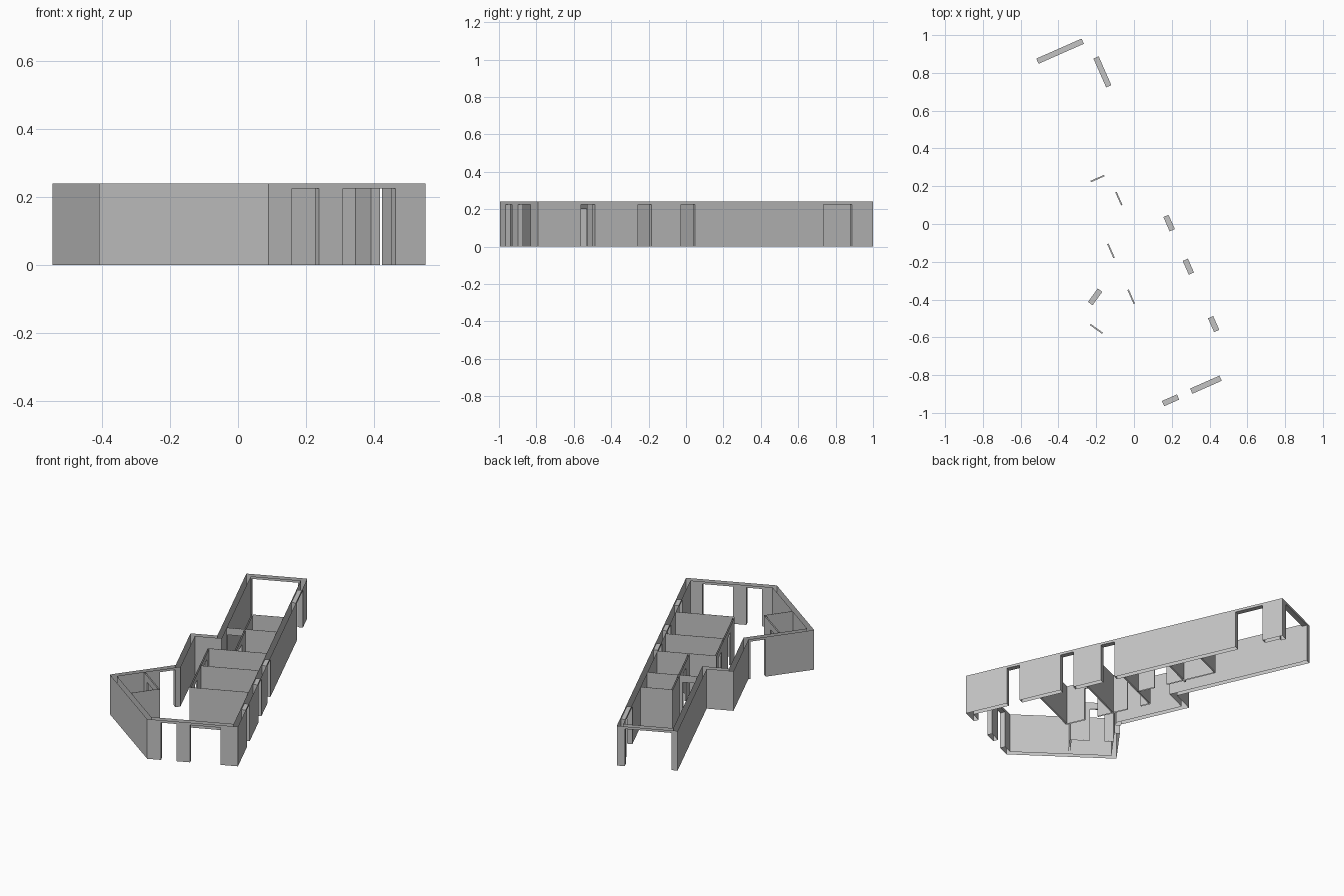
import bpy, bmesh, math
from mathutils import Vector, Matrix

old = bpy.data.objects.get("Cube")
if old:
    bpy.data.objects.remove(old, do_unlink=True)

HEIGHT = 0.24
OUTER, INNER = 0.03, 0.008
OUTER_HEAD, INNER_HEAD = 0.225, 0.2
PLAN_TURN = Matrix.Rotation(math.radians(23.8), 2)

plaster = bpy.data.materials.new("plaster grey")
plaster.use_nodes = True
grey = (0.55, 0.55, 0.55, 1)
plaster.diffuse_color = grey
plaster.node_tree.nodes["Principled BSDF"].inputs["Base Color"].default_value = grey


def build_wall(name, a, b, c, d, gaps, head, capped):
    """Hollow wall, open above and below: a-b is one side, c-d the other."""
    bm = bmesh.new()
    along = (b - a).normalized()
    across = Vector((-along.y, along.x)) * (c - a).dot(Vector((-along.y, along.x)))

    def quad(*corners):
        pts = [(*(PLAN_TURN @ p), z) for p, z in corners]
        bm.faces.new([bm.verts.new(p) for p in pts])

    def upright(p, q, low=0):
        quad((p, low), (q, low), (q, HEIGHT), (p, HEIGHT))

    p, r = a, c
    if capped:
        upright(c, a)
    for start, end in gaps:
        p1, p2 = a + along * start, a + along * end
        r1, r2 = p1 + across, p2 + across
        # Solid stretch, then jambs, lintel and its underside
        upright(p, p1)
        upright(r1, r)
        quad((p1, 0), (r1, 0), (r1, head), (p1, head))
        quad((r2, 0), (p2, 0), (p2, head), (r2, head))
        upright(p1, p2, head)
        upright(r2, r1, head)
        quad((p1, head), (r1, head), (r2, head), (p2, head))
        p, r = p2, r2
    upright(p, b)
    upright(d, r)
    if capped:
        upright(b, d)

    bmesh.ops.remove_doubles(bm, verts=bm.verts, dist=1e-5)
    mesh = bpy.data.meshes.new(name)
    bm.to_mesh(mesh)
    bm.free()
    mesh.materials.append(plaster)
    obj = bpy.data.objects.new(name, mesh)
    bpy.context.collection.objects.link(obj)


# Outer walls: corner, wall name, openings measured from that corner
outline = [
    ((0.187, -0.947), "long_window_wall",
     [(0.252, 0.332), (0.584, 0.664), (0.835, 0.918), (1.668, 1.835)]),
    ((0.187, 1.01), "back_wall", [(0.045, 0.307)]),
    ((-0.153, 1.01), "narrow_wing_side_wall", []),
    ((-0.153, 0.19), "step_wall", []),
    ((-0.303, 0.19), "hall_side_wall", []),
    ((-0.303, -0.229), "entrance_wall", [(0.012, 0.1)]),
    ((-0.633, -0.42), "slanted_wall", []),
    ((-0.32, -0.947), "front_wall", [(0.077, 0.164), (0.24, 0.41)]),
]
corners = [Vector(item[0]) for item in outline]
count = len(corners)


def inner_corner(i):
    e1 = (corners[i] - corners[i - 1]).normalized()
    e2 = (corners[(i + 1) % count] - corners[i]).normalized()
    n1, n2 = Vector((-e1.y, e1.x)), Vector((-e2.y, e2.x))
    return corners[i] + (n1 + n2) * OUTER / (1 + n1.dot(n2))


for i, (_, name, gaps) in enumerate(outline):
    j = (i + 1) % count
    build_wall(name, corners[i], corners[j], inner_corner(i), inner_corner(j),
               gaps, OUTER_HEAD, False)


def partition(name, start, end, gaps=()):
    a, b = Vector(start), Vector(end)
    e = (b - a).normalized()
    half = Vector((-e.y, e.x)) * INNER / 2
    build_wall(name, a - half, b - half, a + half, b + half, gaps, INNER_HEAD, True)


# Partitions across the long wing
right = 0.187 - OUTER
hall, bath = -0.169, -0.019
for name, left, v in [("living_room_partition", hall, -0.5),
                      ("bedroom_partition", hall, -0.213),
                      ("small_bedroom_partition", hall, 0.015),
                      ("bathroom_partition", bath, 0.298),
                      ("closet_partition", bath, 0.492)]:
    partition(name, (left, v), (right, v))

# Partitions along the long wing, with doorways
partition("hall_partition", (hall, -0.5), (hall, 0.015), [(0.114, 0.194), (0.378, 0.46)])
partition("bathroom_hall_partition", (bath, 0.015), (bath, 0.492), [(0.103, 0.178)])
partition("hall_door_partition", (-0.123, 0.298), (bath, 0.298), [(0.004, 0.083)])

# Small room in the slanted corner
apex = corners[6]
f = (corners[5] - apex).normalized()
g = (corners[7] - apex).normalized()
partition("corner_room_partition", apex + f * 0.191 + g * OUTER,
          apex + f * 0.191 + g * 0.27, [(0.05, 0.13)])
partition("corner_room_end_partition", apex + f * OUTER + g * 0.266,
          apex + f * 0.191 + g * 0.266)
